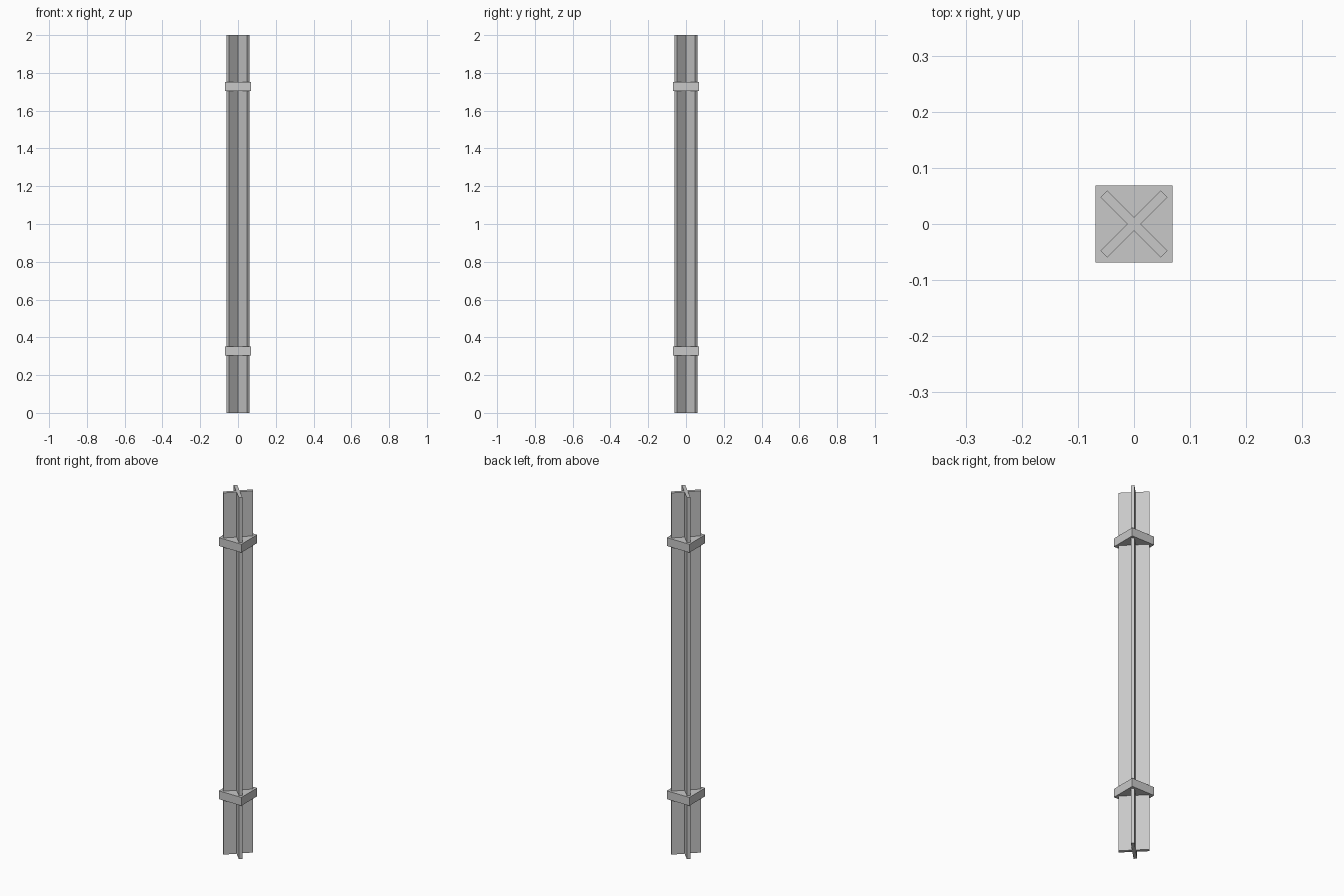
import bpy
import bmesh
from math import radians
from mathutils import Matrix

cube = bpy.data.objects.get("Cube")
if cube:
    bpy.data.objects.remove(cube, do_unlink=True)

HEIGHT = 2.0
ARM = 0.0757       # centre to tip of each fin
HALF_WEB = 0.0088  # half the fin thickness

# Plain grey finish
grey = bpy.data.materials.new("light_grey")
grey.use_nodes = True
colour = (0.58, 0.58, 0.58, 1)
grey.diffuse_color = colour
grey.node_tree.nodes["Principled BSDF"].inputs["Base Color"].default_value = colour


def finish(name, bm):
    bmesh.ops.recalc_face_normals(bm, faces=bm.faces)
    mesh = bpy.data.meshes.new(name)
    bm.to_mesh(mesh)
    bm.free()
    mesh.materials.append(grey)
    obj = bpy.data.objects.new(name, mesh)
    bpy.context.collection.objects.link(obj)
    return obj


# Post: cross-shaped profile, turned diagonally and extruded upward
bm = bmesh.new()
outline = []
for quarter in range(4):
    turn = Matrix.Rotation(radians(45 + 90 * quarter), 4, 'Z')
    for x, y in ((ARM, -HALF_WEB), (ARM, HALF_WEB), (HALF_WEB, HALF_WEB)):
        vert = bm.verts.new((x, y, 0))
        vert.co = turn @ vert.co
        outline.append(vert)
base = bm.faces.new(outline)
extruded = bmesh.ops.extrude_face_region(bm, geom=[base], use_keep_orig=True)
top = [g for g in extruded["geom"] if isinstance(g, bmesh.types.BMVert)]
bmesh.ops.translate(bm, verts=top, vec=(0, 0, HEIGHT))
finish("cross_post", bm)

# Collars: solid square plates around the post
for name, z in (("lower_collar", 0.328), ("upper_collar", 1.728)):
    bm = bmesh.new()
    bmesh.ops.create_cube(bm, size=1)
    bmesh.ops.scale(bm, verts=bm.verts, vec=(0.138, 0.138, 0.046))
    finish(name, bm).location.z = z
